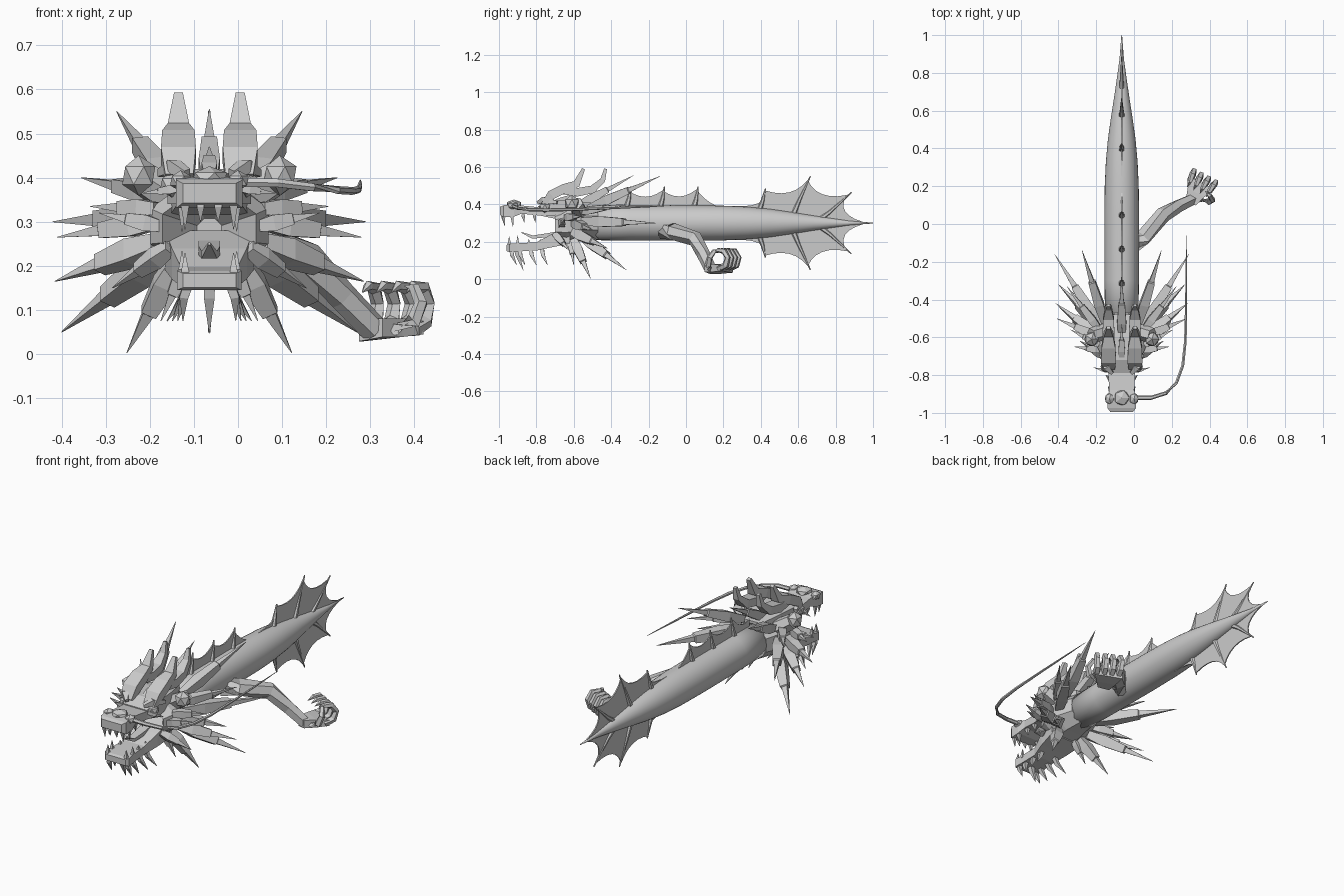
import bpy, math
from mathutils import Vector

CX, CZ = -0.065, 0.30   # body axis


def mesh(name, verts, faces, smooth=False):
    me = bpy.data.meshes.new(name)
    me.from_pydata([tuple(v) for v in verts], [], faces)
    me.update()
    ob = bpy.data.objects.new(name, me)
    bpy.context.collection.objects.link(ob)
    if smooth:
        for p in me.polygons:
            p.use_smooth = True
    return ob


def skin(name, loops, smooth=False):
    n = len(loops[0])
    verts = [v for l in loops for v in l]
    faces = [(i * n + k, i * n + (k + 1) % n, (i + 1) * n + (k + 1) % n, (i + 1) * n + k)
             for i in range(len(loops) - 1) for k in range(n)]
    faces += [tuple(range(n))[::-1], tuple(range(len(verts) - n, len(verts)))]
    return mesh(name, verts, faces, smooth)


def rings(name, secs, n, turn=0.0, smooth=False):
    """Sections (y, z, half_x, half_z) stacked along the body axis."""
    return skin(name, [[(CX + hx * math.cos(turn + k * math.tau / n), y,
                         z + hz * math.sin(turn + k * math.tau / n)) for k in range(n)]
                       for y, z, hx, hz in secs], smooth)


def boxy(name, secs):
    r = math.sqrt(2)
    return rings(name, [(y, z, hx * r, hz * r) for y, z, hx, hz in secs], 4, math.pi / 4)


def tube(name, pts, radii, n=4, smooth=False):
    """Tapered limb along a path; a radius is a number or (side, up)."""
    pts = [Vector(p) for p in pts]
    loops = []
    for i, p in enumerate(pts):
        t = (pts[min(i + 1, len(pts) - 1)] - pts[max(i - 1, 0)]).normalized()
        ref = Vector((1, 0, 0))
        if abs(t.x) > 0.8:
            ref = Vector((0, 0, 1))
        u = (ref - t * ref.dot(t)).normalized()
        v = t.cross(u)
        a, b = radii[i] if isinstance(radii[i], tuple) else (radii[i], radii[i])
        loops.append([p + u * a * math.cos((k + .5) * math.tau / n)
                      + v * b * math.sin((k + .5) * math.tau / n) for k in range(n)])
    return skin(name, loops, smooth)


def spike(name, base, tip, r):
    """Bony spike of two nested segments."""
    b, t = Vector(base), Vector(tip)
    tube(name, [b, b.lerp(t, .25), b.lerp(t, .56), b.lerp(t, .57), t],
         [r * .7, r, r * .72, r * .5, .001])


def blob(name, loc, scale, sub=1):
    bpy.ops.mesh.primitive_ico_sphere_add(subdivisions=sub, radius=1, location=loc)
    ob = bpy.context.object
    ob.name, ob.scale = name, scale
    return ob


def scallop(tips, pull, amount, steps=6):
    out = [tips[0]]
    for a, b in zip(tips, tips[1:]):
        m = ((a[0] + b[0]) / 2, (a[1] + b[1]) / 2)
        c = pull(m)
        c = (m[0] + (c[0] - m[0]) * amount, m[1] + (c[1] - m[1]) * amount)
        for i in range(1, steps + 1):
            s = i / steps
            out.append(tuple((1 - s) ** 2 * a[j] + 2 * s * (1 - s) * c[j] + s * s * b[j] for j in (0, 1)))
    return out


def membrane(name, outline):
    ob = mesh(name, [(CX, y, z) for y, z in outline], [tuple(range(len(outline)))])
    m = ob.modifiers.new("thickness", 'SOLIDIFY')
    m.thickness, m.offset = 0.006, 0


# Body
rings("body", [(y, z, r, r * 1.03) for y, z, r in [
    (-.56, .3, .088), (-.3, .3, .091), (0, .3, .092), (.2, .3, .09), (.33, .3, .084), (.45, .3, .073),
    (.57, .3, .056), (.68, .3, .039), (.77, .3, .026), (.87, .3, .012), (1.0, .3, .002)]], 32, smooth=True)

# Tail fin with rays
tips = [(.25, .39), (.42, .475), (.65, .53), (.86, .45), (.95, .305)]
up = scallop(tips, lambda m: (.62, .3), .38)
membrane("tail_fin", up + [(y, 2 * CZ - z) for y, z in reversed(up)])
for s in (1, -1):
    for ray in ([(.39, .06), (.41, .12), (.425, .185)], [(.57, .035), (.605, .12), (.665, .25)],
                [(.69, .0), (.77, .06), (.885, .165)]):
        tube("tail_ray", [(CX, y, CZ + s * z) for y, z in ray], [.017, .011, .003], 6)

# Back fin with rays
top = scallop([(-.45, .43), (-.31, .475), (-.125, .475), (.055, .48), (.2, .385)],
              lambda m: (m[0], .36), .6)
membrane("back_fin", [(-.45, .35)] + top + [(.2, .35)])
for y in (-.30, -.12, .06):
    tube("back_ray", [(CX, y - .02, .375), (CX, y - .005, .43), (CX, y + .005, .495)], [.018, .012, .003], 6)

# Skull with hollow mouth
rings("skull", [(-.6, .28, .03, .03), (-.70, .285, .115, .085), (-.64, .29, .145, .105),
                (-.56, .3, .13, .105), (-.47, .3, .095, .095)], 8, math.pi / 8)
boxy("forehead", [(-.48, .385, .05, .02), (-.6, .385, .085, .035), (-.72, .38, .095, .04), (-.79, .365, .07, .025)])

# Jaws and tongue
boxy("upper_jaw", [(-.66, .35, .09, .035), (-.78, .362, .072, .022), (-.88, .372, .066, .022),
                   (-.92, .368, .075, .034), (-.975, .363, .075, .032), (-.995, .365, .06, .022)])
boxy("lower_jaw", [(-.62, .235, .1, .045), (-.72, .205, .085, .035), (-.8, .175, .064, .022),
                   (-.9, .17, .068, .022), (-.945, .167, .073, .022), (-.96, .167, .06, .016)])
tube("tongue", [(CX, -.64, .25), (CX, -.74, .235), (CX, -.82, .225), (CX, -.88, .25)],
     [(.035, .02), (.035, .015), (.025, .012), (.004, .004)])
blob("nose_bump", (CX, -.92, .4), (.045, .045, .026))

for s in (1, -1):
    def P(dx, y, z):
        return (CX + s * dx, y, z)
    # Nostrils, eyes, cheek bulges
    blob("nostril", P(.065, -.925, .393), (.027, .033, .024))
    blob("eye", P(.085, -.755, .385), (.03, .032, .03))
    tube("brow", [P(.05, -.79, .41), P(.08, -.76, .425), P(.11, -.69, .41)], [.012, .022, .012])
    blob("ear", P(.16, -.61, .405), (.042, .042, .046))
    tube("ear_stalk", [P(.09, -.57, .36), P(.16, -.59, .405)], [.045, .04], 6)
    # Forked horn
    tube("horn", [P(.068, -.76, .4), P(.07, -.72, .45), P(.07, -.65, .485), P(.07, -.585, .51), P(.07, -.548, .59)],
         [(.045, .02), (.056, .035), (.052, .035), (.034, .028), (.014, .012)])
    tube("horn_prong", [P(.07, -.66, .475), P(.07, -.58, .465), P(.07, -.5, .48), P(.07, -.445, .53), P(.07, -.43, .59)],
         [(.04, .03), (.045, .032), (.04, .03), (.024, .02), (.012, .011)])
    # Mane
    for base, tip, r in [
            ((.09, -.52, .38), (.21, -.14, .55), .036), ((.11, -.55, .31), (.355, -.16, .30), .04),
            ((.12, -.6, .30), (.345, -.5, .265), .034), ((.12, -.6, .25), (.35, -.42, .165), .038),
            ((.1, -.56, .23), (.335, -.32, .05), .04), ((.075, -.6, .21), (.187, -.51, .003), .036),
            ((.12, -.64, .33), (.27, -.56, .335), .028), ((.11, -.67, .29), (.25, -.65, .32), .026),
            ((.09, -.7, .24), (.22, -.62, .15), .027), ((.05, -.62, .21), (.11, -.6, .075), .024),
            ((.07, -.78, .375), (.15, -.76, .365), .014), ((.11, -.57, .36), (.29, -.33, .4), .03)]:
        spike("mane_spike", P(*base), P(*tip), r)
    # Teeth and chin spikes
    for i, y in enumerate((-.975, -.93, -.87, -.81)):
        h = (.05, .055, .03, .03)[i]
        dx = (.055, .062, .055, .056)[i]
        tube("upper_tooth", [P(dx, y, .345), P(dx, y, .337), P(dx, y + .005, .333 - h)], [.013, .013, .001])
        tube("lower_tooth", [P(dx, y + .03, .18), P(dx, y + .03, .19), P(dx, y + .03, .192 + h * .75)],
             [.012, .012, .001])
        tube("chin_spike", [P(.045, y + .04, .165), P(.058, y + .045, .13), P(.06 + .012 * i, y + .07, .075)],
             [.015, .014, .001])
    tube("front_tooth", [P(.02, -.98, .345), P(.02, -.98, .335), P(.02, -.975, .30)], [.012, .012, .001])

tube("chin_point", [(CX, -.91, .17), (CX, -.9, .13), (CX, -.87, .047)], [.018, .017, .001])
spike("crest_spike", (CX, -.6, .38), (CX, -.28, .555), .034)
spike("crest_spike_front", (CX, -.72, .4), (CX, -.53, .47), .025)

# Single long whisker
W = [(.0, -.92, .39), (.09, -.92, .388), (.17, -.895, .378), (.225, -.84, .372), (.258, -.75, .37),
     (.272, -.62, .372), (.276, -.4, .38), (.277, -.2, .388), (.277, -.06, .395)]
tube("whisker", W, [.012, .011, .01, .009, .009, .008, .006, .004, .001], 6)

# Arm
tube("arm", [(-.02, -.12, .255), (.05, -.07, .255), (.155, .05, .215), (.235, .095, .13), (.31, .13, .055)],
     [.045, .045, .042, .036, .032], 6)

# Hand: palm and curled clawed fingers
D, S = Vector((.46, .89, 0)), Vector((.89, -.46, 0))
H = Vector((.31, .13, .055))


def hand(d, s, z):
    return H + D * d + S * s + Vector((0, 0, z))


skin("palm", [[hand(d, -w, -h), hand(d, w, -h + .01), hand(d, w, h), hand(d, -w, h)]
              for d, w, h in ((-.02, .03, .026), (.04, .05, .026), (.1, .073, .02))])
for f in (-.055, -.018, .02, .058):
    path = [(.08, f, 0), (.125, f * 1.1, .02), (.138, f * 1.15, .06), (.115, f * 1.1, .095), (.075, f, .1), (.045, f, .085)]
    tube("finger", [hand(*p) for p in path], [.018, .019, .016, .017, .012, .001], 5)
tube("thumb", [hand(*p) for p in ((.02, .035, 0), (.03, .085, .02), (.045, .095, .06), (.06, .07, .095), (.07, .04, .1))],
     [.018, .019, .016, .013, .001], 5)
